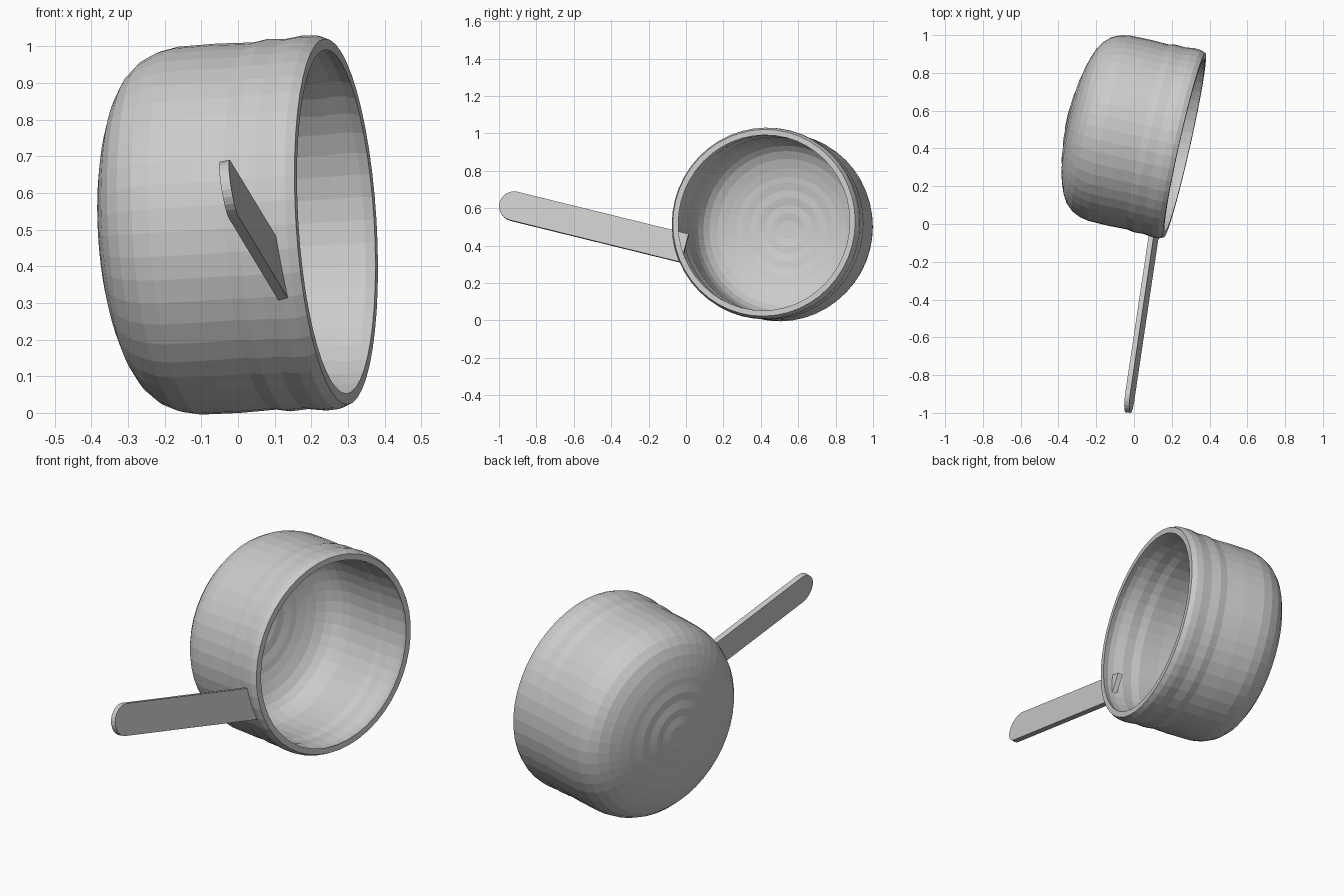
import bpy, bmesh, math
from mathutils import Vector, Matrix

if "Cube" in bpy.data.objects:
    bpy.data.objects.remove(bpy.data.objects["Cube"])

metal = bpy.data.materials.new("grey_metal")
metal.diffuse_color = (0.6, 0.6, 0.6, 1)
metal.use_nodes = True
metal.node_tree.nodes["Principled BSDF"].inputs["Base Color"].default_value = metal.diffuse_color


def finish(name, bm, matrix):
    bmesh.ops.recalc_face_normals(bm, faces=bm.faces)
    mesh = bpy.data.meshes.new(name)
    bm.to_mesh(mesh)
    bm.free()
    mesh.materials.append(metal)
    ob = bpy.data.objects.new(name, mesh)
    bpy.context.collection.objects.link(ob)
    ob.matrix_world = matrix
    return ob


def frame(origin, x, z):
    # Placement matrix from an origin, a rough x axis and an exact z axis
    z = Vector(z).normalized()
    y = z.cross(Vector(x)).normalized()
    x = y.cross(z)
    m = Matrix((x, y, z)).transposed().to_4x4()
    m.translation = Vector(origin)
    return m


# Pan bowl: lathed profile (radius, depth behind the rim), outside then inside
SIDES = 48
outer = [(0.50, 0), (0.511, 0.025), (0.513, 0.06), (0.506, 0.11), (0.509, 0.16),
         (0.502, 0.20), (0.505, 0.30), (0.503, 0.41), (0.493, 0.46), (0.472, 0.505),
         (0.44, 0.54), (0.395, 0.567), (0.34, 0.588), (0.29, 0.602), (0.26, 0.607),
         (0.22, 0.617), (0.18, 0.620), (0.14, 0.629), (0.10, 0.630), (0.06, 0.637),
         (0, 0.637)]
inner = [(0.47, 0), (0.481, 0.03), (0.482, 0.06), (0.475, 0.11), (0.478, 0.16),
         (0.471, 0.20), (0.474, 0.30), (0.472, 0.40), (0.462, 0.445), (0.442, 0.485),
         (0.415, 0.513), (0.375, 0.538), (0.325, 0.558), (0.28, 0.572), (0.25, 0.577),
         (0.21, 0.587), (0.17, 0.590), (0.13, 0.599), (0.09, 0.600), (0.05, 0.607),
         (0, 0.607)]
profile = outer[::-1] + inner

bm = bmesh.new()
verts = [bm.verts.new((r, 0, -d)) for r, d in profile]
edges = [bm.edges.new(pair) for pair in zip(verts, verts[1:])]
bmesh.ops.spin(bm, geom=verts + edges, cent=(0, 0, 0), axis=(0, 0, 1),
               angle=math.tau, steps=SIDES)
bmesh.ops.remove_doubles(bm, verts=bm.verts, dist=0.0005)
finish("pan_bowl", bm, frame((0.268, 0.417, 0.522), (0, 1, 0), (0.974, -0.22, 0.06)))

# Handle: flat bar with a rounded tip, running through the bowl wall
tip = Vector((-0.023, -0.92, 0.61))
end = Vector((0.113, -0.005, 0.385))
along = end - tip
half, thick = 0.079, 0.027
outline = [(along.length, -half), (along.length, half)]
for i in range(13):
    a = math.pi / 2 + math.pi * i / 12
    outline.append((half * math.cos(a), half * math.sin(a)))
bm = bmesh.new()
face = bm.faces.new([bm.verts.new((x, y, -thick / 2)) for x, y in outline])
top = bmesh.ops.extrude_face_region(bm, geom=[face])["geom"]
bmesh.ops.translate(bm, verts=[v for v in top if isinstance(v, bmesh.types.BMVert)],
                    vec=(0, 0, thick))
normal = along.cross(Vector((-0.02, 0.05, 0.15)))
finish("handle", bm, frame(tip, along, normal))
